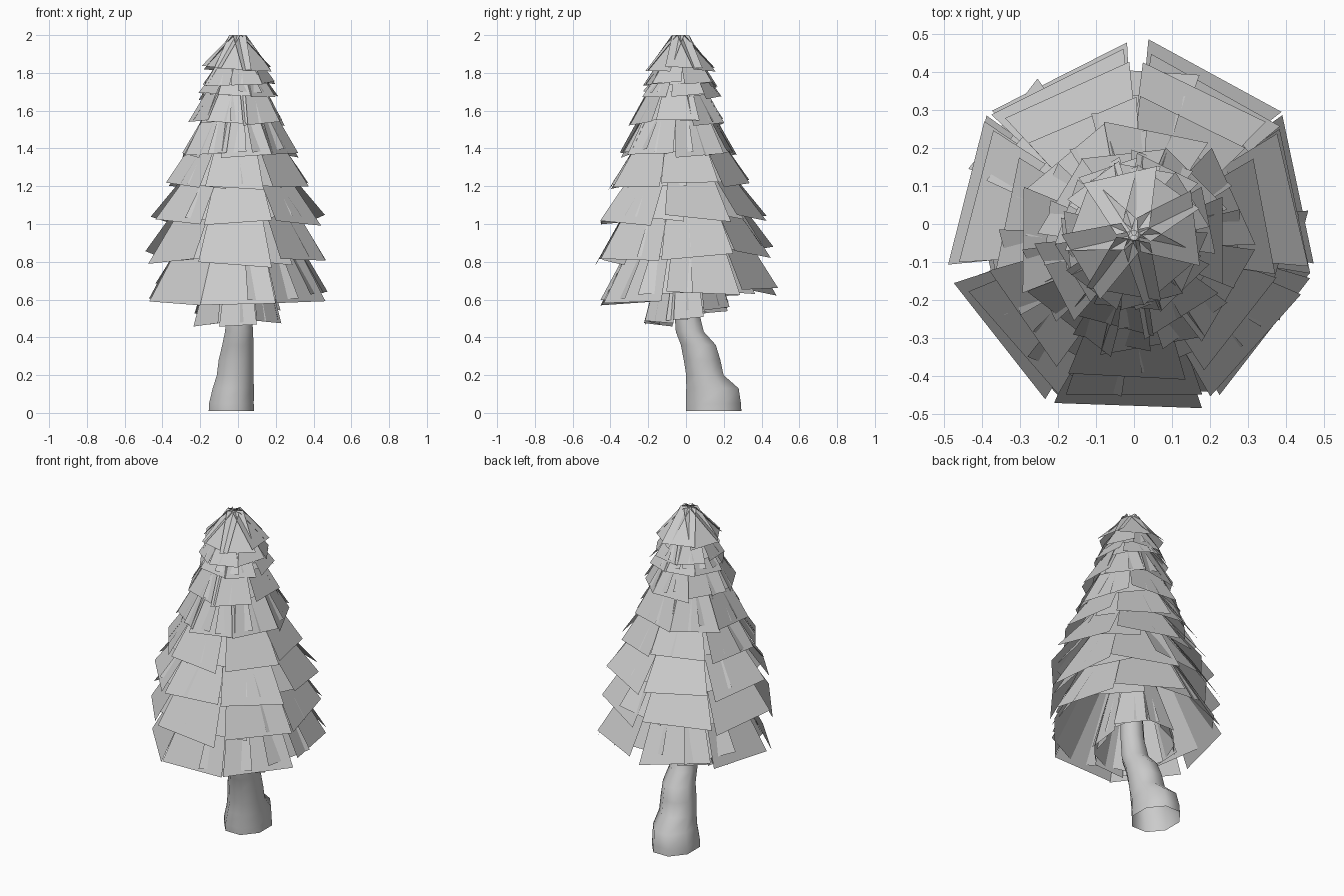
import bpy, bmesh, math, random
from mathutils import Vector

if "Cube" in bpy.data.objects:
    bpy.data.objects.remove(bpy.data.objects["Cube"])

random.seed(4)


def make_object(name, bm):
    me = bpy.data.meshes.new(name)
    bm.to_mesh(me)
    bm.free()
    ob = bpy.data.objects.new(name, me)
    bpy.context.collection.objects.link(ob)
    return ob


# Crooked trunk: (z, centre x, centre y, radius x, radius y)
rings = [(0.01, -0.035, 0.147, 0.13, 0.158), (0.05, -0.035, 0.145, 0.128, 0.158),
         (0.13, -0.025, 0.14, 0.118, 0.15), (0.20, -0.015, 0.10, 0.105, 0.107),
         (0.28, -0.01, 0.085, 0.10, 0.105), (0.36, 0.0, 0.065, 0.09, 0.10),
         (0.43, 0.005, 0.02, 0.08, 0.08), (0.56, 0.01, 0.0, 0.07, 0.068),
         (0.90, 0.0, -0.03, 0.06, 0.06), (1.40, 0.0, -0.04, 0.04, 0.04),
         (1.90, 0.0, -0.04, 0.012, 0.012)]
SIDES = 8
bm = bmesh.new()
loops = []
for k, (z, cx, cy, rx, ry) in enumerate(rings):
    # The foot is slightly uneven
    loops.append([bm.verts.new((cx + rx * math.cos(a), cy + ry * math.sin(a),
                                z + (0.01 * math.cos(4 * a) if k == 0 else 0)))
                  for a in (2 * math.pi * (i + 0.5) / SIDES for i in range(SIDES))])
for lo, hi in zip(loops, loops[1:]):
    for i in range(SIDES):
        j = (i + 1) % SIDES
        bm.faces.new((lo[i], lo[j], hi[j], hi[i]))
bm.faces.new(loops[-1])
trunk = make_object("trunk", bm)
for p in trunk.data.polygons:
    p.use_smooth = True


def card(bm, centre, ang, r, z, r_top, z_top, width, w_top, roll):
    """One flat trapezoid branch, wide at its lower outer edge."""
    out = Vector((math.cos(ang), math.sin(ang), 0))
    side = Vector((-out.y, out.x, 0))
    up = Vector((0, 0, 1))
    low = centre + out * r + up * z
    high = centre + out * r_top + up * z_top
    tip = side * width / 2 + up * roll
    bm.faces.new([bm.verts.new(p) for p in
                  (low - tip, low + tip, high + side * w_top / 2, high - side * w_top / 2)])


# Foliage tiers: (rim z, rim radius, inner radius, top z, centre y, rim tilt in y, cards, card width, first angle)
tiers = [(1.82, 0.16, 0.012, 2.00, -0.03, 0.00, 7, 0.20, -100),
         (1.735, 0.18, 0.04, 1.95, -0.03, -0.01, 7, 0.17, -75),
         (1.675, 0.195, 0.06, 1.88, -0.03, -0.03, 7, 0.18, -95),
         (1.535, 0.235, 0.08, 1.82, -0.045, -0.01, 7, 0.23, -105),
         (1.365, 0.285, 0.10, 1.72, -0.045, 0.02, 7, 0.28, -80),
         (1.205, 0.35, 0.11, 1.59, -0.045, 0.04, 7, 0.31, -93),
         (1.02, 0.42, 0.13, 1.42, -0.035, 0.03, 7, 0.36, -90),
         (0.82, 0.445, 0.16, 1.29, -0.03, 0.08, 7, 0.39, -92),
         (0.615, 0.445, 0.19, 1.10, 0.0, 0.09, 7, 0.40, -90),
         (0.51, 0.22, 0.12, 0.90, 0.0, 0.22, 8, 0.20, -90)]

for t, (z, r, ri, zt, cy, tilt, n, w, first) in enumerate(tiers):
    bm = bmesh.new()
    c = Vector((0, cy, 0))
    for i in range(n):
        # Outer card, the front one kept straight
        a = math.radians(first) + 2 * math.pi * i / n
        a += random.uniform(-0.08, 0.08) if i else 0
        rr = r * random.uniform(0.97, 1.03)
        zz = z + tilt * rr * math.sin(a) + (random.uniform(-0.012, 0.015) if i else 0)
        roll = random.uniform(-0.02, 0.02) * r / 0.45
        card(bm, c, a, rr, zz, ri, zt, w, w * 0.45, roll)
        # Tucked-in card filling the joint between neighbours
        if t > 0:
            a += math.pi / n
            rr = r * random.uniform(0.86, 0.98)
            zz = z + tilt * rr * math.sin(a) + random.uniform(0.0, 0.03)
            card(bm, c, a, rr, zz, ri, zt - 0.03, w * 0.75, w * 0.35, roll)
    make_object(f"foliage_tier_{t + 1}", bm)
